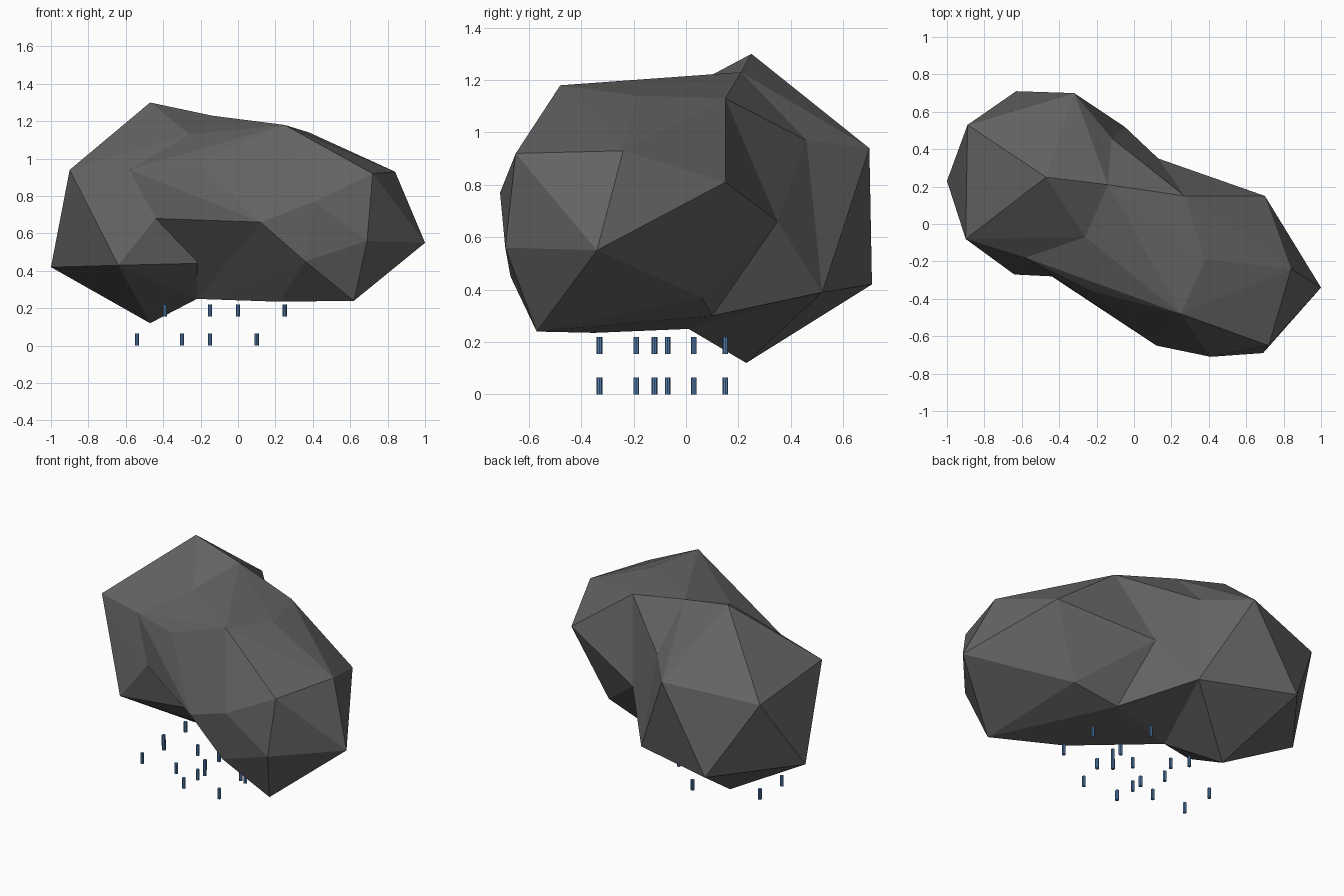
import bpy
import bmesh
from mathutils import Vector

cube = bpy.data.objects.get("Cube")
if cube:
    bpy.data.objects.remove(cube, do_unlink=True)


def make_material(name, colour):
    mat = bpy.data.materials.new(name)
    mat.use_nodes = True
    mat.diffuse_color = (*colour, 1)
    shader = mat.node_tree.nodes["Principled BSDF"]
    shader.inputs["Base Color"].default_value = (*colour, 1)
    shader.inputs["Roughness"].default_value = 0.8
    return mat


storm_grey = make_material("storm grey", (0.125, 0.125, 0.125))
rain_blue = make_material("rain blue", (0.09, 0.22, 0.45))


def add_object(name, bm, material):
    bmesh.ops.recalc_face_normals(bm, faces=bm.faces)
    mesh = bpy.data.meshes.new(name)
    bm.to_mesh(mesh)
    bm.free()
    mesh.materials.append(material)
    obj = bpy.data.objects.new(name, mesh)
    bpy.context.collection.objects.link(obj)
    return obj


def faceted_lobe(name, points):
    """Wrap a faceted convex skin around a handful of corner points."""
    bm = bmesh.new()
    for point in points:
        bm.verts.new(point)
    hull = bmesh.ops.convex_hull(bm, input=bm.verts)
    spare = {v for v in hull["geom_interior"] + hull["geom_unused"]
             if isinstance(v, bmesh.types.BMVert)}
    bmesh.ops.delete(bm, geom=list(spare), context='VERTS')
    return add_object(name, bm, storm_grey)


# Corners shared by neighbouring lobes
ridge_mid = (-.14, .21, 1.23)
top_dip = (-.26, -.07, 1.13)
front_shoulder = (-.58, -.18, .94)
front_overhang = (-.44, -.28, .68)
back_upper = (-.12, .46, .97)
back_lower = (-.05, .52, .39)
belly_mid = (-.22, .01, .25)
crest_front = (.25, -.48, 1.18)
crest_mid = (.38, -.19, 1.14)
crest_back = (.27, .15, 1.13)
front_cheek = (.12, -.65, .66)
back_waist = (.13, .35, .66)
belly_back = (.21, .1, .3)

# Cloud lobe on the right of the model, with the highest peak
faceted_lobe("cloud_right_lobe", [
    (-.47, .25, 1.3), (-.9, -.08, .94), (-1, .23, .42), (-.89, .53, .88),
    (-.32, .7, .94), (-.63, .71, .42), (-.47, .23, .12), (-.64, -.27, .43),
    (-.22, -.2, .44), ridge_mid, top_dip, front_shoulder, front_overhang,
    back_upper, back_lower, belly_mid])

# Narrow waist between the lobes
faceted_lobe("cloud_waist", [
    (-.22, -.36, .98), (0, -.18, 1.14),
    ridge_mid, top_dip, front_shoulder, front_overhang, back_upper,
    back_lower, belly_mid, crest_front, crest_mid, crest_back, front_cheek,
    back_waist, belly_back])

# Cloud lobe on the left of the model, reaching forward
faceted_lobe("cloud_left_lobe", [
    (.7, .15, .81), (.84, -.24, .93), (1, -.34, .55), (.72, -.65, .92),
    (.69, -.69, .56), (.62, -.57, .24), (.41, -.71, .77), (.36, -.67, .45),
    (.22, -.35, .235), (.5, .06, .37), belly_mid, crest_front, crest_mid,
    crest_back, front_cheek, back_waist, belly_back])

# Raindrops: an upper layer and the same layer again, lower and shifted
drop_height = 0.065
drop_spots = [(.25, -.07), (0, .15), (.25, -.33), (0, -.19), (0, -.12),
              (0, -.33), (-.15, -.19), (-.39, .03), (-.39, -.19)]
layers = {"upper": Vector((0, 0, .155)), "lower": Vector((-.15, 0, 0))}

for layer, offset in layers.items():
    for number, (x, y) in enumerate(drop_spots, start=1):
        bm = bmesh.new()
        bmesh.ops.create_cone(bm, cap_ends=True, segments=8, radius1=.011,
                              radius2=.011, depth=drop_height)
        drop = add_object(f"{layer}_raindrop_{number}", bm, rain_blue)
        drop.location = Vector((x, y, drop_height / 2)) + offset
